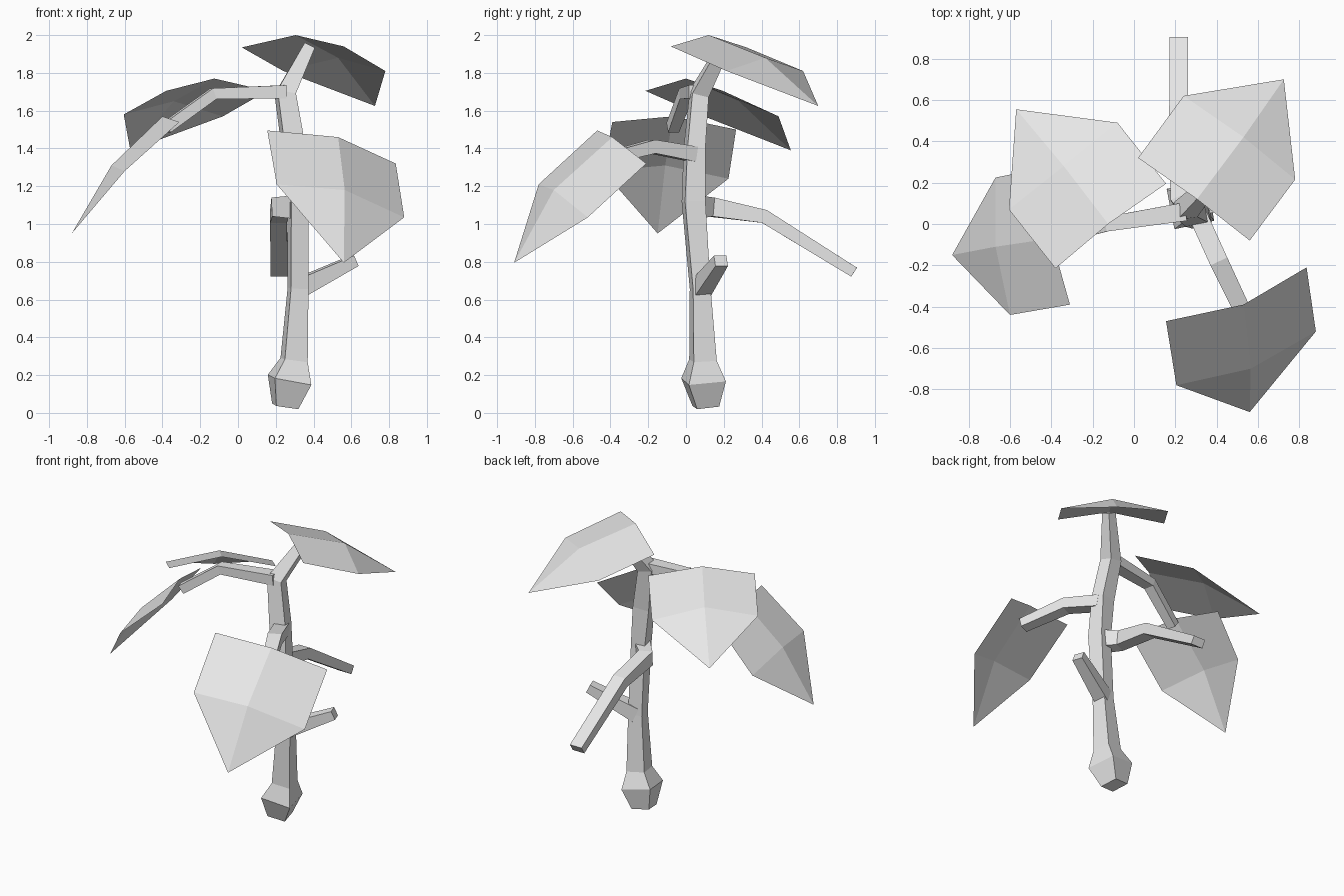
import bpy, bmesh
from mathutils import Vector

cube = bpy.data.objects.get("Cube")
if cube:
    bpy.data.objects.remove(cube)

GREY = (0.8, 0.8, 0.8, 1)
grey = bpy.data.materials.new("pale_grey")
grey.use_nodes = True
grey.diffuse_color = GREY
grey.node_tree.nodes["Principled BSDF"].inputs["Base Color"].default_value = GREY


def finish(name, bm):
    mesh = bpy.data.meshes.new(name)
    bm.to_mesh(mesh)
    bm.free()
    mesh.materials.append(grey)
    obj = bpy.data.objects.new(name, mesh)
    bpy.context.collection.objects.link(obj)


def limb(name, path, side=None):
    """Four-sided tube along points of (x, y, z, half width, half height)."""
    bm = bmesh.new()
    points = [Vector(p[:3]) for p in path]
    rings = []
    for i, p in enumerate(points):
        before, after = points[max(i - 1, 0)], points[min(i + 1, len(points) - 1)]
        along = Vector()
        if p != before:
            along += (p - before).normalized()
        if p != after:
            along += (after - p).normalized()
        along.normalize()
        u = Vector(side) if side else along.cross(Vector((0, 0, 1)))
        u = (u - along * u.dot(along)).normalized()
        v = along.cross(u)
        w, h = path[i][3:]
        rings.append([bm.verts.new(p + u * w * a + v * h * b)
                      for a, b in ((-1, -1), (1, -1), (1, 1), (-1, 1))])
    for low, high in zip(rings, rings[1:]):
        for k in range(4):
            n = (k + 1) % 4
            bm.faces.new((low[k], low[n], high[n], high[k]))
    bm.faces.new(rings[0][::-1])
    bm.faces.new(rings[-1])
    bmesh.ops.recalc_face_normals(bm, faces=bm.faces)
    finish(name, bm)


def leaf(name, *corners):
    """Folded sheet: three points at the root, three across the middle, a tip."""
    bm = bmesh.new()
    a, b, c, d, e, f, tip = [bm.verts.new(p) for p in corners]
    for face in ((a, d, e, b), (b, e, f, c), (d, tip, e), (e, tip, f)):
        bm.faces.new(face)
    bm.normal_update()
    if sum(f.normal.z for f in bm.faces) < 0:
        bmesh.ops.reverse_faces(bm, faces=bm.faces)
    finish(name, bm)


# Trunk with its swollen foot and the top stem
limb("trunk", [
    (0.25, 0.105, 0.035, 0.06, 0.06),
    (0.273, 0.093, 0.175, 0.1, 0.1),
    (0.297, 0.09, 0.28, 0.062, 0.062),
    (0.318, 0.075, 0.66, 0.047, 0.047),
    (0.318, 0.04, 1.12, 0.047, 0.055),
    (0.295, 0.045, 1.4, 0.055, 0.048),
    (0.25, 0.07, 1.69, 0.05, 0.045),
    (0.375, 0.2, 1.935, 0.03, 0.03)], side=(0.98, 0.19, 0))

# Branches
limb("low_branch", [
    (0.32, 0.08, 0.66, 0.045, 0.05),
    (0.615, 0.185, 0.805, 0.035, 0.03)])
limb("back_branch", [
    (0.31, 0.04, 1.09, 0.05, 0.06),
    (0.22, 0.13, 1.09, 0.045, 0.05),
    (0.215, 0.415, 1.04, 0.045, 0.036),
    (0.217, 0.89, 0.745, 0.045, 0.028)])
limb("front_branch", [
    (0.31, 0.04, 1.37, 0.045, 0.04),
    (0.41, -0.18, 1.41, 0.045, 0.036),
    (0.54, -0.45, 1.34, 0.04, 0.03)])
limb("right_branch", [
    (0.25, 0.06, 1.7, 0.045, 0.035),
    (-0.13, 0.0, 1.69, 0.035, 0.03),
    (-0.38, -0.07, 1.51, 0.03, 0.03)])

# Leaves
leaf("front_leaf", (0.155, -0.47, 1.495), (0.53, -0.39, 1.46), (0.835, -0.21, 1.32),
     (0.205, -0.78, 1.21), (0.565, -0.7, 1.18), (0.88, -0.52, 1.035), (0.56, -0.91, 0.795))
leaf("top_leaf", (0.02, 0.32, 1.935), (0.305, 0.12, 2.0), (0.56, -0.08, 1.94),
     (0.24, 0.62, 1.81), (0.53, 0.42, 1.88), (0.78, 0.215, 1.81), (0.725, 0.7, 1.625))
leaf("back_leaf", (-0.38, -0.215, 1.705), (-0.125, 0.0, 1.77), (0.155, 0.195, 1.705),
     (-0.605, 0.07, 1.58), (-0.34, 0.28, 1.65), (-0.08, 0.49, 1.57), (-0.57, 0.555, 1.39))
leaf("right_leaf", (-0.31, -0.39, 1.54), (-0.4, -0.07, 1.57), (-0.47, 0.265, 1.5),
     (-0.6, -0.44, 1.28), (-0.67, -0.11, 1.31), (-0.67, 0.225, 1.24), (-0.88, -0.15, 0.95))
